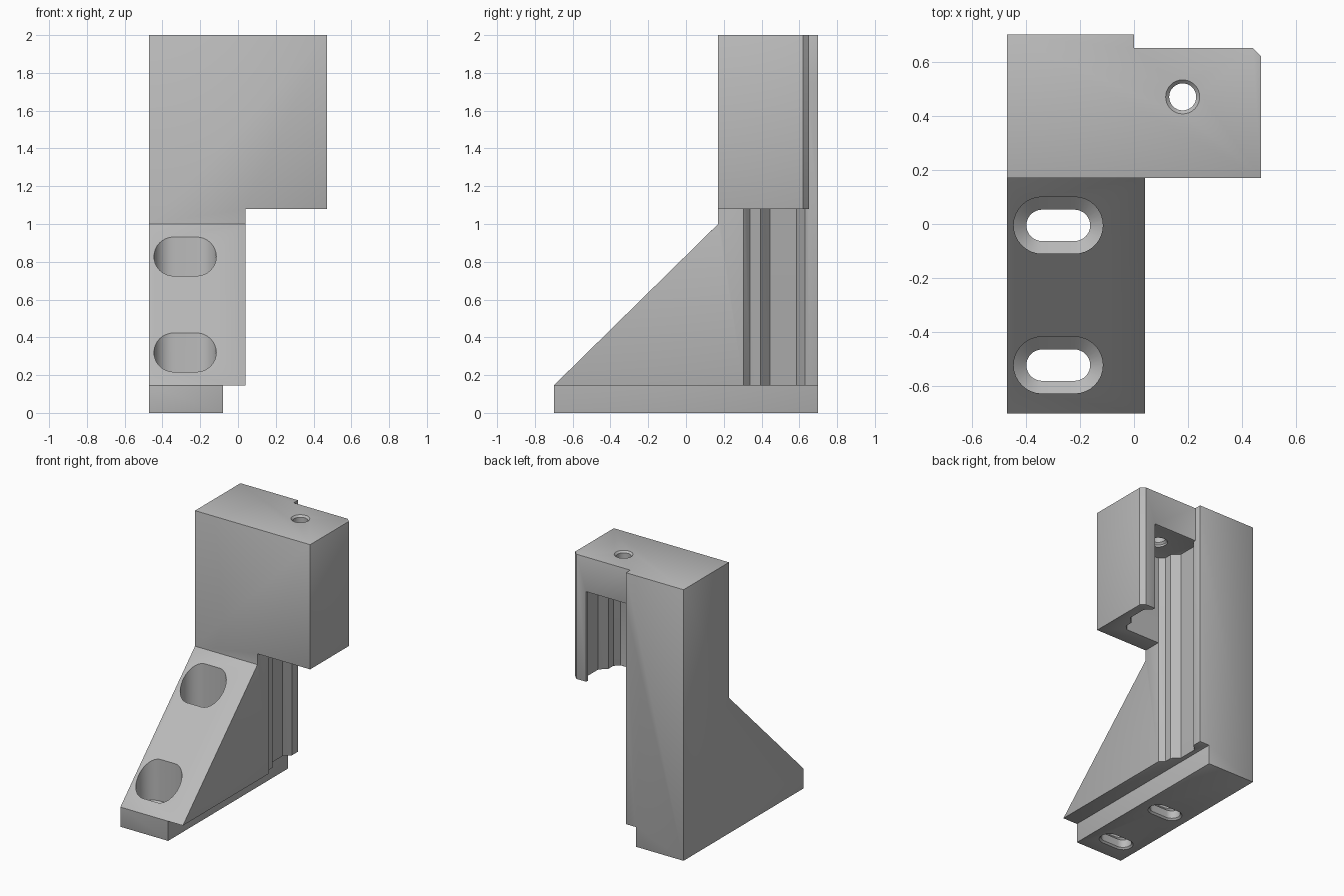
import bpy
import math
from mathutils import Matrix

if "Cube" in bpy.data.objects:
    bpy.data.objects.remove(bpy.data.objects["Cube"], do_unlink=True)

grey = bpy.data.materials.new("plain_grey")
grey.use_nodes = True
COLOUR = (0.5, 0.5, 0.5, 1)
grey.diffuse_color = COLOUR
grey.node_tree.nodes["Principled BSDF"].inputs["Base Color"].default_value = COLOUR


def loft(name, rings):
    """Closed solid through equal-length rings of points."""
    n = len(rings[0])
    verts = [p for ring in rings for p in ring]
    faces = [tuple(reversed(range(n))), tuple(range(len(verts) - n, len(verts)))]
    for k in range(len(rings) - 1):
        for i in range(n):
            j = (i + 1) % n
            faces.append((k * n + i, k * n + j, k * n + n + j, k * n + n + i))
    mesh = bpy.data.meshes.new(name)
    mesh.from_pydata(verts, [], faces)
    mesh.materials.append(grey)
    ob = bpy.data.objects.new(name, mesh)
    bpy.context.collection.objects.link(ob)
    return ob


def prism(name, outline, z0, z1):
    return loft(name, [[(x, y, z) for x, y in outline] for z in (z0, z1)])


def box(name, x0, x1, y0, y1, z0, z1):
    return prism(name, [(x0, y0), (x1, y0), (x1, y1), (x0, y1)], z0, z1)


def slot(name, cx, cy, half, steps):
    """Round-ended cutter; steps are (height, radius) pairs."""
    rings = []
    for z, r in steps:
        ring = []
        for side in (1, -1):
            for i in range(17):
                a = -math.pi / 2 + math.pi * i / 16
                if half == 0 and i == 16:
                    continue
                ring.append((cx + side * (half + r * math.cos(a)),
                             cy + side * r * math.sin(a), z))
        rings.append(ring)
    return loft(name, rings)


def apply(ob, mod):
    bpy.context.view_layer.objects.active = ob
    bpy.ops.object.modifier_apply(modifier=mod.name)


def cut(ob, cutter):
    mod = ob.modifiers.new("cut", "BOOLEAN")
    mod.operation = "DIFFERENCE"
    mod.solver = "EXACT"
    mod.object = cutter
    apply(ob, mod)
    bpy.data.objects.remove(cutter, do_unlink=True)


# Solid block that the bracket is carved from
bracket = box("bracket", -0.47, 0.47, -0.7, 0.7, 0, 2)

# Space in front of the column and above the sloping foot
slope = [(-0.8, 0.047), (0.17, 1.0), (0.17, 2.1), (-0.8, 2.1)]
cut(bracket, loft("slope_cutter", [[(x, y, z) for y, z in slope] for x in (0.6, -0.6)][::-1]))

# Space under the head, and step beside the foot
cut(bracket, box("under_head_cutter", 0.04, 0.6, -0.8, 0.8, -0.1, 1.08))
cut(bracket, box("step_cutter", -0.08, 0.6, -0.8, 0.8, -0.1, 0.145))

# Back of the head with its clipped corner
back = [(0, 0.8), (0, 0.65), (0.44, 0.65), (0.6, 0.49), (0.6, 0.8)]
cut(bracket, prism("back_cutter", back, -0.1, 2.1))

# Faceted pocket, symmetric about the screw hole
AXIS_X, AXIS_Y = 0.18, 0.47
half = [(0.14, 0.305), (0.175, 0.34), (0.175, 0.395), (0.225, 0.445),
        (0.225, 0.585), (0.18, 0.63), (0.18, 0.8)]
pocket = [(AXIS_X + w, y) for w, y in half] + [(AXIS_X - w, y) for w, y in reversed(half)]
cut(bracket, prism("pocket_cutter", pocket, 0.1, 1.745))

# Soft edges
bevel = bracket.modifiers.new("bevel", "BEVEL")
bevel.width = 0.012
bevel.segments = 2
bevel.limit_method = "ANGLE"
bevel.angle_limit = math.radians(60)
apply(bracket, bevel)

# Countersunk mounting slots
for y in (-0.005, -0.522):
    cut(bracket, slot("slot_cutter", -0.28, y, 0.06,
                      [(-0.01, 0.08), (0.012, 0.058), (0.07, 0.058), (0.115, 0.105), (1.5, 0.105)]))

# Screw hole through the top of the head
cut(bracket, slot("hole_cutter", AXIS_X, AXIS_Y, 0,
                  [(1.7, 0.063), (1.76, 0.063), (1.773, 0.05), (1.987, 0.05), (2.01, 0.073)]))

bpy.ops.object.select_all(action="DESELECT")
bracket.select_set(True)
bpy.context.view_layer.objects.active = bracket
bpy.ops.object.shade_smooth_by_angle(angle=math.radians(30))
